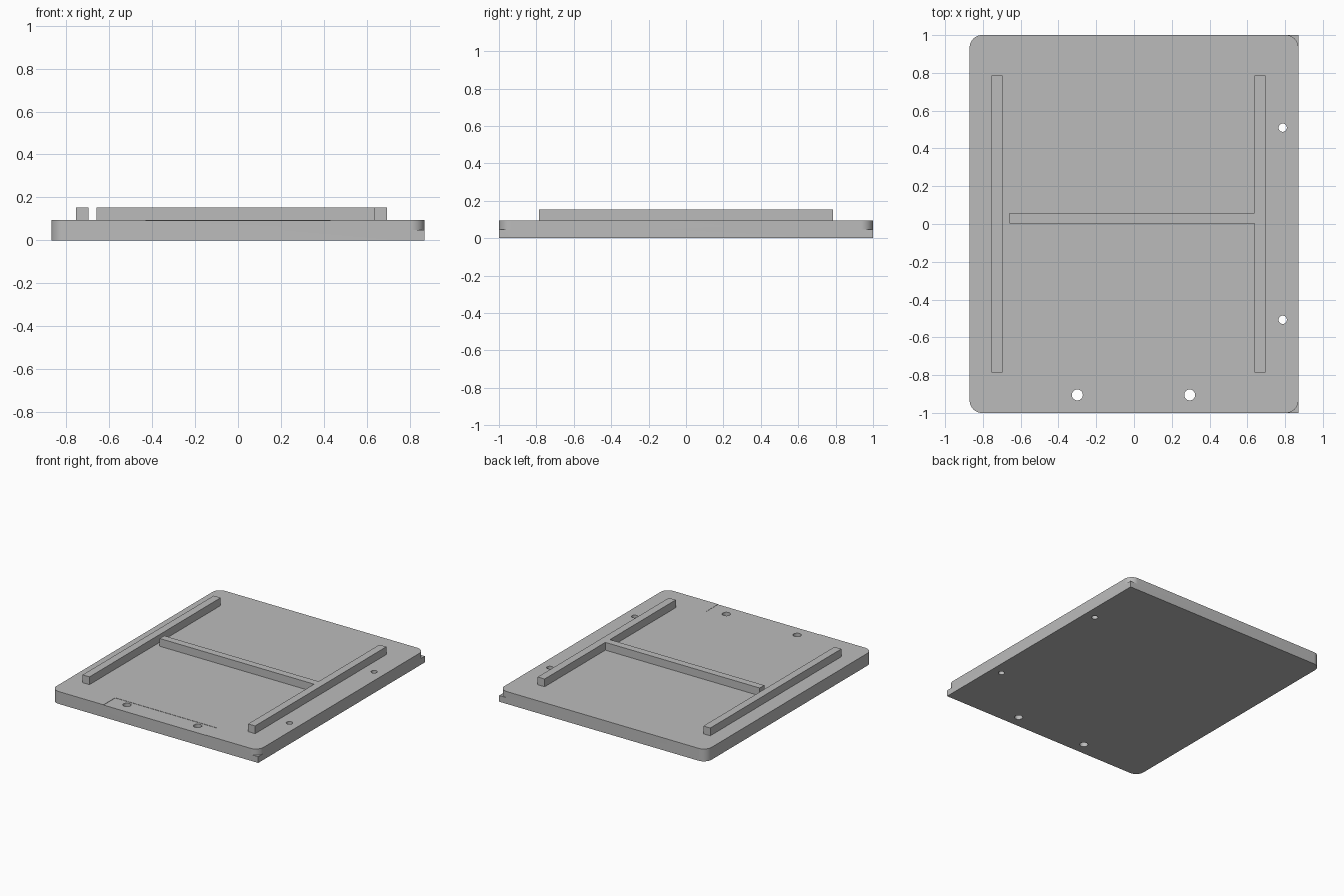
import bpy, bmesh
from math import cos, sin, pi, radians

if "Cube" in bpy.data.objects:
    bpy.data.objects.remove(bpy.data.objects["Cube"], do_unlink=True)

W, L = 0.87, 1.0            # half width and half length of the plate
STEP, TOP, RIB = 0.047, 0.094, 0.153
RADIUS = 0.065

grey = bpy.data.materials.new("plain grey")
grey.use_nodes = True
colour = (0.5, 0.5, 0.5, 1)
grey.diffuse_color = colour
grey.node_tree.nodes["Principled BSDF"].inputs["Base Color"].default_value = colour


def prism(name, outline, z0, z1):
    """Extrude a flat outline between two heights."""
    bm = bmesh.new()
    face = bm.faces.new([bm.verts.new((x, y, z0)) for x, y in outline])
    top = bmesh.ops.extrude_face_region(bm, geom=[face])["geom"]
    verts = [v for v in top if isinstance(v, bmesh.types.BMVert)]
    bmesh.ops.translate(bm, verts=verts, vec=(0, 0, z1 - z0))
    bmesh.ops.recalc_face_normals(bm, faces=bm.faces)
    mesh = bpy.data.meshes.new(name)
    bm.to_mesh(mesh)
    bm.free()
    mesh.materials.append(grey)
    obj = bpy.data.objects.new(name, mesh)
    bpy.context.collection.objects.link(obj)
    return obj


def box(x0, x1, y0, y1):
    return [(x0, y0), (x1, y0), (x1, y1), (x0, y1)]


def circle(x, y, r, n=32):
    return [(x + r * cos(2 * pi * i / n), y + r * sin(2 * pi * i / n)) for i in range(n)]


def plate_outline(square_right):
    """Rectangle with rounded corners, optionally square on the right."""
    points = []
    for k, (sx, sy) in enumerate([(1, 1), (-1, 1), (-1, -1), (1, -1)]):
        if square_right and sx > 0:
            points.append((W, sy * L))
            continue
        for i in range(13):
            a = (k + i / 12) * pi / 2
            points.append((sx * (W - RADIUS) + RADIUS * cos(a),
                           sy * (L - RADIUS) + RADIUS * sin(a)))
    return points


def combine(target, other, operation):
    """Apply a boolean and discard the helper."""
    mod = target.modifiers.new("combine", "BOOLEAN")
    mod.operation, mod.solver, mod.object = operation, "EXACT", other
    bpy.context.view_layer.objects.active = target
    bpy.ops.object.modifier_apply(modifier=mod.name)
    bpy.data.objects.remove(other, do_unlink=True)


# Plate with a square-cornered lower ledge on the right
plate = prism("base_plate", plate_outline(False), 0, TOP)
combine(plate, prism("lower_ledge", plate_outline(True), 0, STEP), "UNION")

# Shallow recess at the front edge
combine(plate, prism("recess_cutter", box(-0.43, 0.43, -1.1, -0.86), TOP - 0.002, 0.2), "DIFFERENCE")

# Through holes along the front and right edges
for x, y, r in [(-0.3, -0.905, 0.029), (0.295, -0.905, 0.029),
                (0.787, 0.51, 0.022), (0.787, -0.507, 0.022)]:
    combine(plate, prism("hole_cutter", circle(x, y, r), -0.1, 0.2), "DIFFERENCE")

# Raised ribs: a straight one on the left, a T-shaped one on the right
prism("left_rib", box(-0.755, -0.697, -0.787, 0.787), TOP, RIB)
tee = [(0.637, -0.787), (0.695, -0.787), (0.695, 0.787), (0.637, 0.787),
       (0.637, 0.058), (-0.66, 0.058), (-0.66, 0.003), (0.637, 0.003)]
prism("right_and_cross_rib", tee, TOP, RIB)

# Smooth the rounded corners and holes, keep the edges sharp
bpy.ops.object.select_all(action="DESELECT")
plate.select_set(True)
bpy.context.view_layer.objects.active = plate
bpy.ops.object.shade_smooth_by_angle(angle=radians(30))
